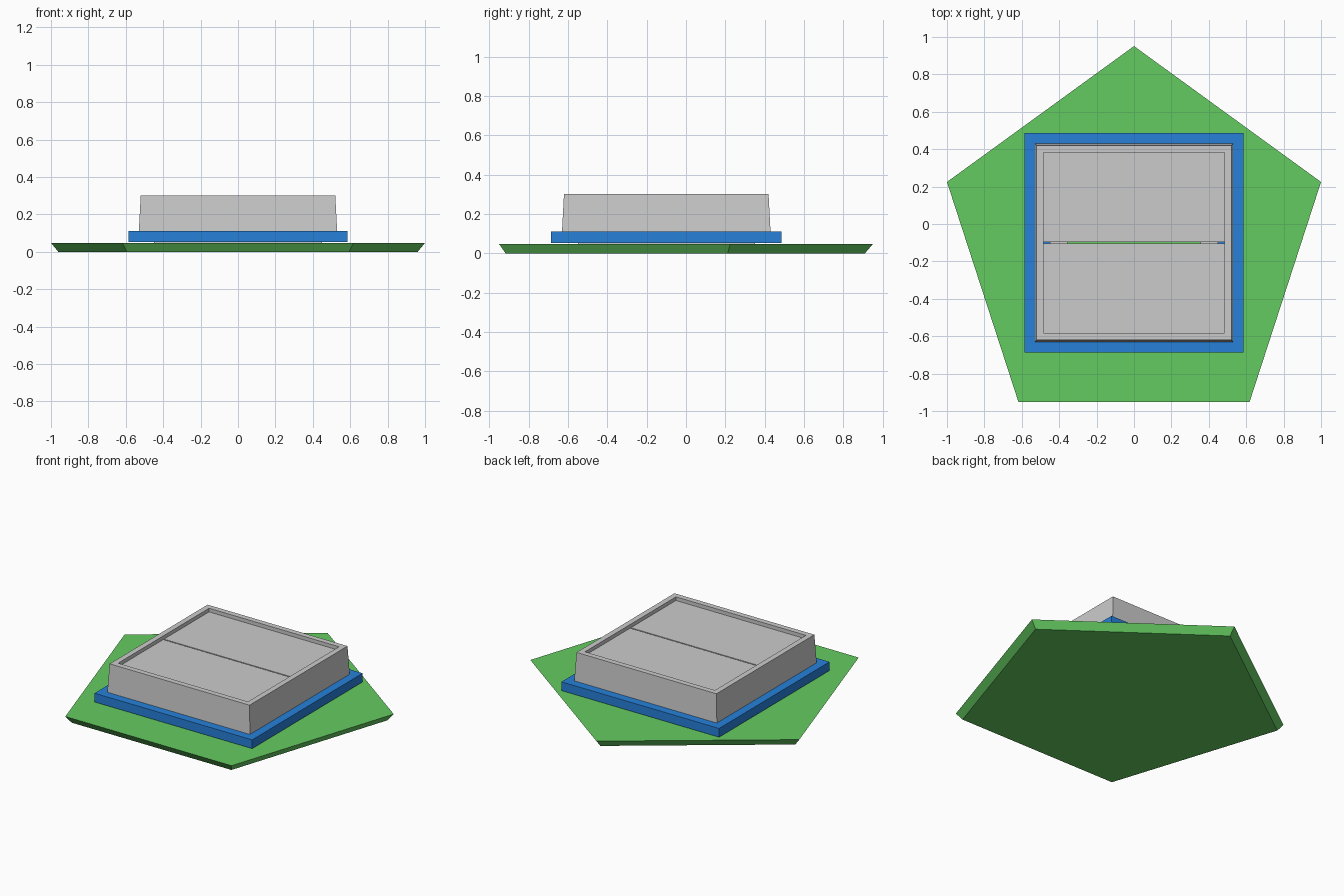
import bpy, bmesh, math

if "Cube" in bpy.data.objects:
    bpy.data.objects.remove(bpy.data.objects["Cube"])

CY = -0.1003  # centre of the pentagon in y


def material(name, rgb):
    m = bpy.data.materials.new(name)
    m.diffuse_color = (*rgb, 1)
    m.use_nodes = True
    m.node_tree.nodes["Principled BSDF"].inputs["Base Color"].default_value = m.diffuse_color
    return m


green = material("green", (0.13, 0.6, 0.12))
blue = material("blue", (0.02, 0.22, 0.7))


def loft(name, profile, sides, start, ring=False, mat=None):
    """Sweep (radius, z) points around a polygon; ring=True closes the profile into a frame."""
    bm = bmesh.new()
    loops = []
    for r, z in profile:
        angles = [start + 2 * math.pi * i / sides for i in range(sides)]
        loops.append([bm.verts.new((r * math.cos(a), CY + r * math.sin(a), z)) for a in angles])
    pairs = list(zip(loops, loops[1:] + loops[:1])) if ring else list(zip(loops, loops[1:]))
    for a, b in pairs:
        for i in range(sides):
            j = (i + 1) % sides
            bm.faces.new((a[i], a[j], b[j], b[i]))
    if not ring:
        bm.faces.new(loops[0])
        bm.faces.new(loops[-1])
    bmesh.ops.recalc_face_normals(bm, faces=bm.faces)
    me = bpy.data.meshes.new(name)
    bm.to_mesh(me)
    bm.free()
    ob = bpy.data.objects.new(name, me)
    bpy.context.collection.objects.link(ob)
    if mat:
        me.materials.append(mat)
    return ob


def square_frame(name, profile, mat=None):
    """Square frame from (half width, z) points."""
    return loft(name, [(h * math.sqrt(2), z) for h, z in profile], 4, math.pi / 4, True, mat)


# Pentagonal base, narrower underneath
loft("pentagon_base", [(1.01, 0), (1.0515, 0.048)], 5, math.pi / 2, mat=green)

# Inner shaft lining standing on the base
square_frame("shaft_lining", [(0.45, 0.045), (0.45, 0.15), (0.355, 0.15), (0.355, 0.045)])

# Blue surround
square_frame("blue_surround", [(0.586, 0.053), (0.586, 0.112), (0.45, 0.112), (0.45, 0.053)], blue)

# Tapered grey wall
square_frame("hatch_wall", [(0.53, 0.112), (0.52, 0.302), (0.483, 0.302), (0.483, 0.112)])

# Two hatch doors, recessed inside the wall and split by a narrow gap
GAP, HALF = 0.004, 0.483
for side, label in ((-1, "front"), (1, "back")):
    bpy.ops.mesh.primitive_cube_add(size=1, location=(0, CY + side * (GAP + HALF) / 2, 0.26))
    door = bpy.context.object
    door.name = label + "_hatch_door"
    door.scale = (HALF * 2, HALF - GAP, 0.035)
